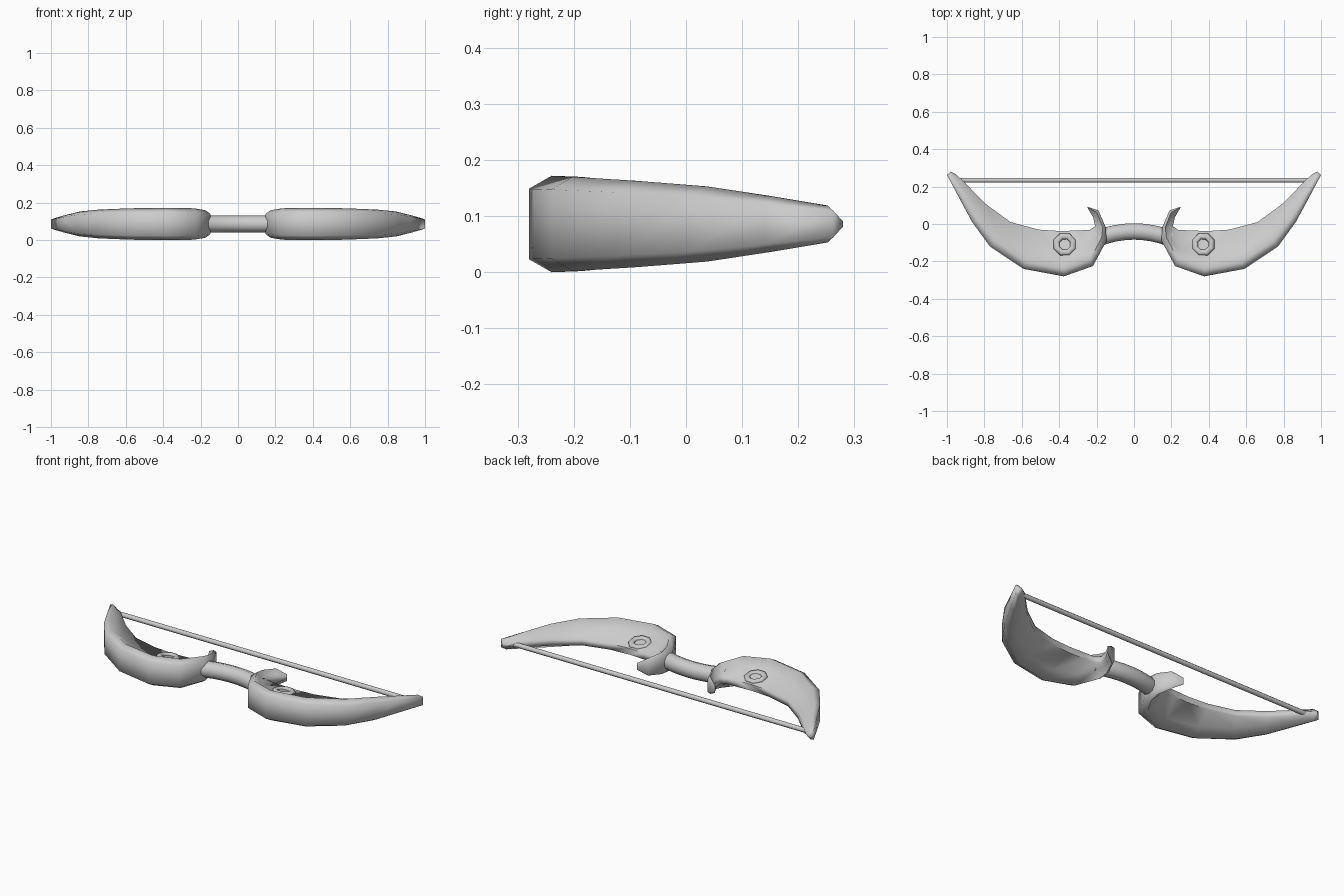
import bpy, bmesh, math
from mathutils import Vector, Matrix

if "Cube" in bpy.data.objects:
    bpy.data.objects.remove(bpy.data.objects["Cube"], do_unlink=True)

MID = 0.086   # height of the symmetry plane

grey = bpy.data.materials.new("light grey")
grey.use_nodes = True
colour = (0.6, 0.6, 0.6, 1)
grey.diffuse_color = colour
grey.node_tree.nodes["Principled BSDF"].inputs["Base Color"].default_value = colour


def finish(name, bm, angle=80):
    bmesh.ops.recalc_face_normals(bm, faces=bm.faces)
    mesh = bpy.data.meshes.new(name)
    bm.to_mesh(mesh)
    bm.free()
    mesh.materials.append(grey)
    obj = bpy.data.objects.new(name, mesh)
    bpy.context.collection.objects.link(obj)
    bpy.ops.object.select_all(action='DESELECT')
    obj.select_set(True)
    bpy.context.view_layer.objects.active = obj
    bpy.ops.object.shade_smooth_by_angle(angle=math.radians(angle))


def loft(bm, rings, closed=False):
    """Skin a list of point rings and cap the ends unless closed."""
    loops = [[bm.verts.new(p) for p in ring] for ring in rings]
    pairs = list(zip(loops, loops[1:]))
    if closed:
        pairs.append((loops[-1], loops[0]))
    for a, b in pairs:
        for i in range(len(a)):
            j = (i + 1) % len(a)
            bm.faces.new((a[i], a[j], b[j], b[i]))
    if not closed:
        bm.faces.new(loops[0])
        bm.faces.new(loops[-1])


def tube(name, path, radius, sides):
    """Round bar along points that run mainly in x."""
    bm = bmesh.new()
    rings = []
    for k, p in enumerate(path):
        before, after = path[max(k - 1, 0)], path[min(k + 1, len(path) - 1)]
        along = (Vector(after) - Vector(before)).normalized()
        across = Vector((-along.y, along.x))
        ring = []
        for i in range(sides):
            a = 2 * math.pi * (i + 0.5) / sides
            q = Vector(p) + across * radius * math.cos(a)
            ring.append((q.x, q.y, MID + radius * math.sin(a)))
        rings.append(ring)
    loft(bm, rings)
    finish(name, bm)


# Limb stations from hook to tip: outer edge, inner edge, half height
STATIONS = [
    ((.25, .092), (.248, .086), .02),
    ((.19, .073), (.218, .035), .05),
    ((.15, -.02), (.208, -.012), .063),
    ((.147, -.09), (.238, -.032), .073),
    ((.22, -.225), (.295, -.034), .084),
    ((.375, -.28), (.39, -.038), .086),
    ((.59, -.24), (.51, -.03), .084),
    ((.77, -.12), (.66, .01), .077),
    ((.865, .01), (.79, .105), .067),
    ((.935, .14), (.86, .175), .05),
    ((1.0, .262), (.91, .228), .033),
    ((.98, .28), (.955, .268), .006),
]


def limb_ring(outer, inner, h, side):
    """Thick spine in front, thin blade behind, symmetric in z."""
    o, e = Vector(outer), Vector(inner)
    depth = (e - o).length
    direction = (e - o).normalized()
    spine = min(.085, .6 * depth)
    half = [(o, .73 * h), (o + direction * spine * .48, h),
            (o + direction * spine, .5 * h), (e, min(.018, .5 * h))]
    top = [(side * p.x, p.y, MID + z) for p, z in half]
    return top + [(x, y, 2 * MID - z) for x, y, z in reversed(top)]


for side, word in ((1, "left"), (-1, "right")):
    # Limb with curled hook
    bm = bmesh.new()
    loft(bm, [limb_ring(o, e, h, side) for o, e, h in STATIONS])
    finish(word + "_limb", bm)

    # Eight-sided ring on the upper blade face
    bm = bmesh.new()
    place = (Matrix.Translation((side * .37, -.109, MID + .029))
             @ Matrix.Rotation(math.radians(-8), 4, 'X'))
    rings = []
    for i in range(8):
        a = 2 * math.pi * (i + .5) / 8
        ring = []
        for j in range(6):
            b = 2 * math.pi * j / 6
            r = .047 + .018 * math.cos(b)
            ring.append(place @ Vector((r * math.cos(a), r * math.sin(a), .012 * math.sin(b))))
        rings.append(ring)
    loft(bm, rings, closed=True)
    finish(word + "_blade_ring", bm)

# Curved handle between the limbs
tube("grip", [(x / 100, -.04 - .025 * (x / 16) ** 2) for x in range(-20, 21, 5)], .046, 10)

# Straight string between the tips
tube("bowstring", [(-.93, .234), (.93, .234)], .0135, 8)
